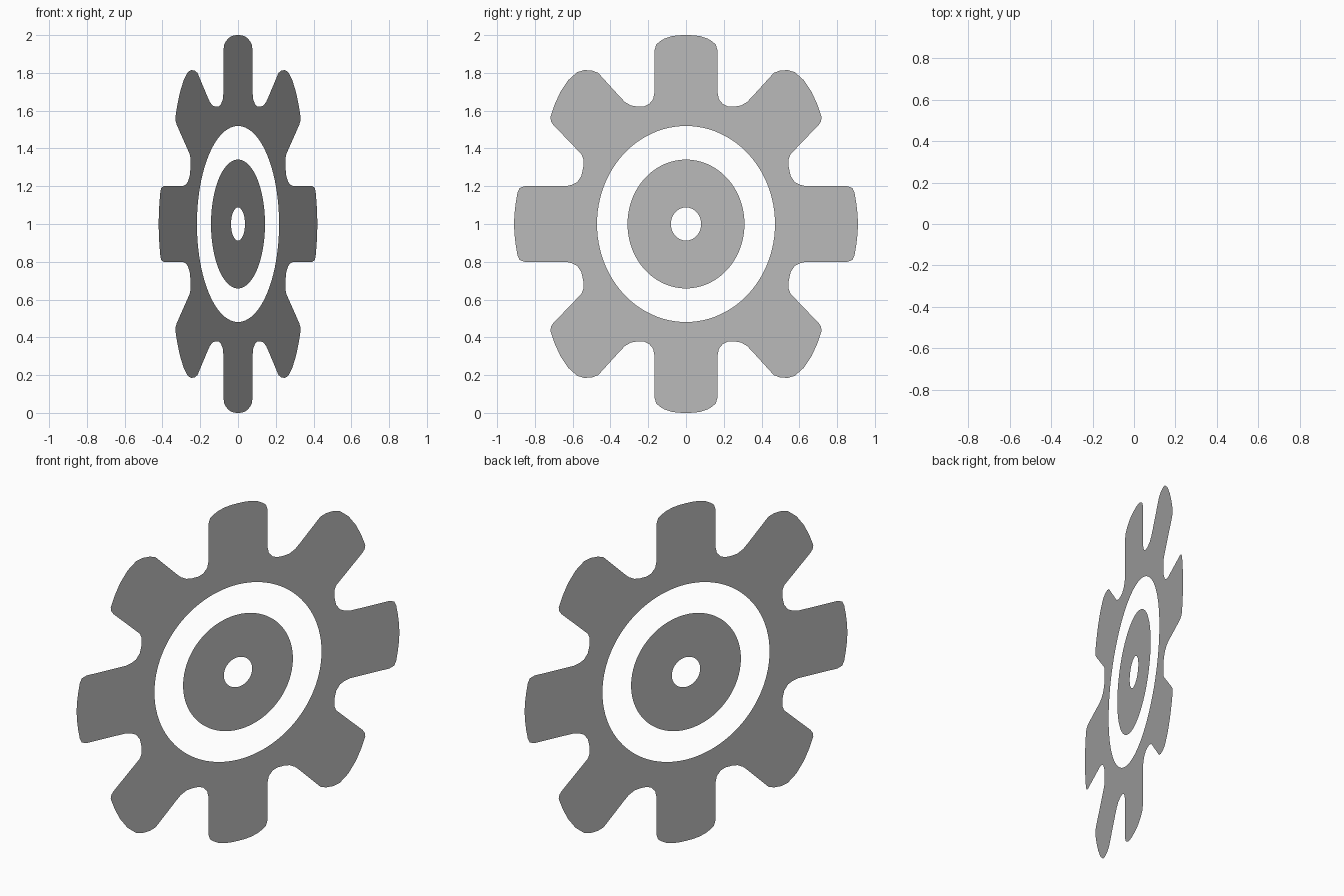
import bpy
import bmesh
import math
from mathutils import Vector
from mathutils.geometry import tessellate_polygon

if "Cube" in bpy.data.objects:
    bpy.data.objects.remove(bpy.data.objects["Cube"])

ANGLE = math.atan2(0.908, 0.419)   # heading of the upright sheet seen from above

grey = bpy.data.materials.new("mid grey")
grey.diffuse_color = (0.5, 0.5, 0.5, 1)
grey.use_nodes = True
grey.node_tree.nodes["Principled BSDF"].inputs["Base Color"].default_value = grey.diffuse_color

# One quarter of the toothed rim, from the top tooth to the side tooth
QUARTER = [
    (0, 1), (.045, .999), (.085, .994), (.125, .982), (.151, .968), (.174, .95), (.183, .921),
    (.183, .70), (.192, .66), (.215, .635), (.244, .623), (.285, .622),
    (.32, .627), (.355, .645), (.384, .672),
    (.512, .80), (.547, .812), (.593, .815), (.634, .804), (.686, .762),
    (.733, .698), (.767, .63), (.791, .566), (.787, .543), (.773, .524),
    (.61, .37), (.599, .344), (.599, .302), (.61, .254), (.634, .222),
    (.663, .208), (.698, .2),
    (.942, .2), (.971, .19), (.983, .164), (.993, .11), (1, .055), (1.003, 0),
]


def circle(radius, count=96):
    return [(radius * math.cos(2 * math.pi * i / count),
             radius * math.sin(2 * math.pi * i / count)) for i in range(count)]


def mirrored_outline(quarter):
    half = quarter + [(u, -v) for u, v in reversed(quarter[:-1])]
    return half + [(-u, v) for u, v in reversed(half[1:-1])]


def sheet(name, outer, hole):
    """Flat sheet with one hole, stood upright and turned to its heading."""
    loops = [[Vector((u, v, 0)) for u, v in loop] for loop in (outer, hole)]
    points = loops[0] + loops[1]
    bm = bmesh.new()
    verts = [bm.verts.new(p) for p in points]
    for a, b, c in tessellate_polygon(loops):
        turn = (points[b] - points[a]).cross(points[c] - points[a]).z
        if abs(turn) < 1e-9:
            continue
        order = (a, b, c) if turn > 0 else (a, c, b)
        bm.faces.new([verts[i] for i in order])
    for v in bm.verts:
        u, h = v.co.x, v.co.y
        v.co = (u * math.cos(ANGLE), u * math.sin(ANGLE), h + 1)
    mesh = bpy.data.meshes.new(name)
    bm.to_mesh(mesh)
    bm.free()
    mesh.materials.append(grey)
    obj = bpy.data.objects.new(name, mesh)
    bpy.context.collection.objects.link(obj)
    return obj


# Toothed outer ring and the separate hub disc with its centre hole
sheet("gear_ring", mirrored_outline(QUARTER), circle(0.519))
sheet("hub_disc", circle(0.341), circle(0.088, 48))
